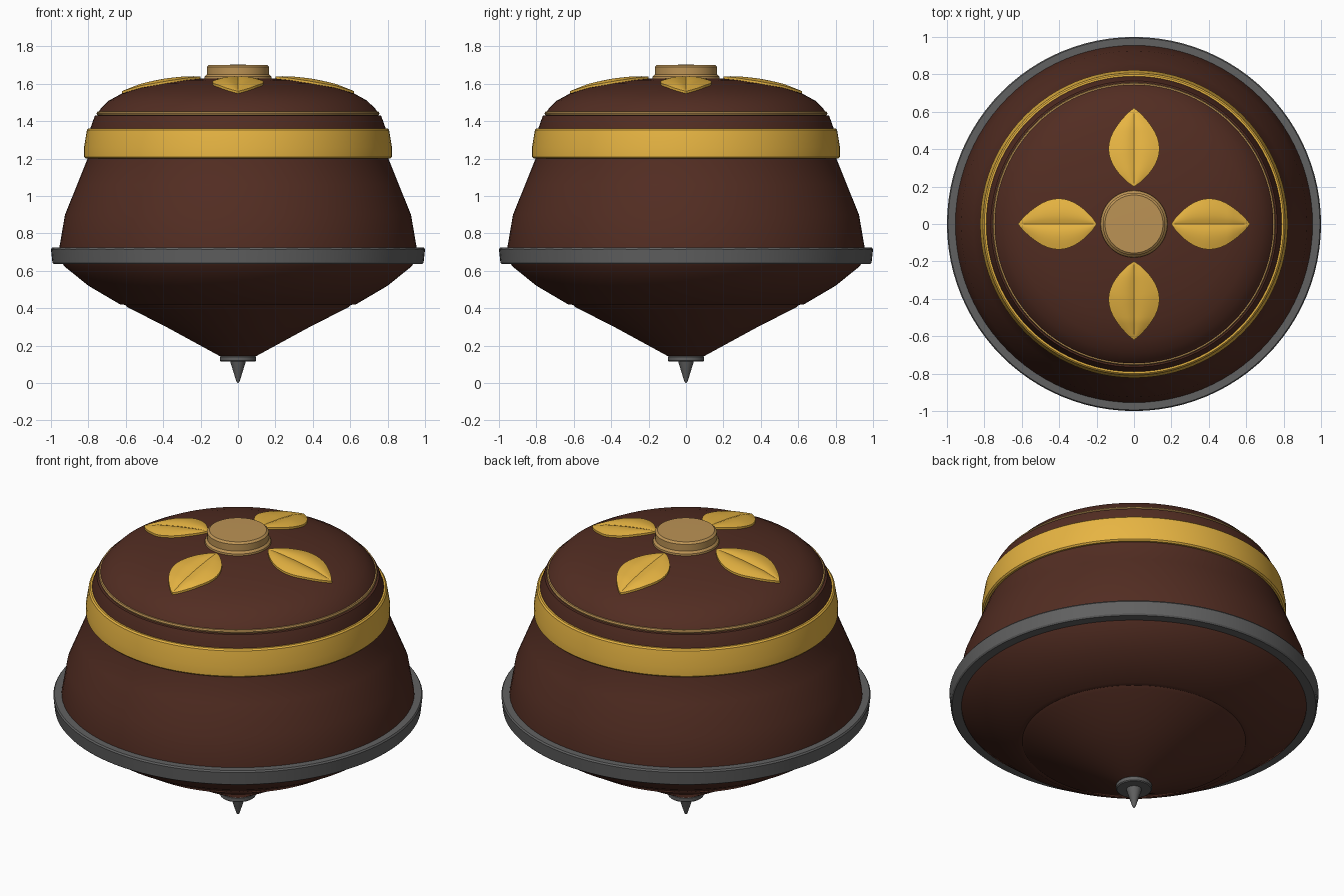
import bpy, bmesh, math

if "Cube" in bpy.data.objects:
    bpy.data.objects.remove(bpy.data.objects["Cube"])

def material(name, rgb):
    m = bpy.data.materials.new(name)
    m.diffuse_color = (*rgb, 1)
    m.use_nodes = True
    m.node_tree.nodes["Principled BSDF"].inputs["Base Color"].default_value = m.diffuse_color
    return m

BROWN = material("dark_wood", (0.085, 0.026, 0.016))
GOLD = material("gold", (0.80, 0.46, 0.055))
TAN = material("tan_wood", (0.50, 0.29, 0.09))
STEEL = material("steel", (0.12, 0.12, 0.12))

def finish(name, bm, mat, angle=30):
    bmesh.ops.remove_doubles(bm, verts=bm.verts, dist=1e-5)
    bmesh.ops.recalc_face_normals(bm, faces=bm.faces)
    me = bpy.data.meshes.new(name)
    bm.to_mesh(me)
    bm.free()
    me.materials.append(mat)
    ob = bpy.data.objects.new(name, me)
    bpy.context.collection.objects.link(ob)
    bpy.ops.object.select_all(action='DESELECT')
    ob.select_set(True)
    bpy.context.view_layer.objects.active = ob
    bpy.ops.object.shade_smooth_by_angle(angle=math.radians(angle))
    return ob

def lathe(name, profile, mat, closed=False, n=96):
    """Revolve an (r, z) profile about the z axis."""
    bm = bmesh.new()
    vs = [bm.verts.new((r, 0, z)) for r, z in profile]
    es = [bm.edges.new(p) for p in zip(vs, vs[1:])]
    if closed:
        es.append(bm.edges.new((vs[-1], vs[0])))
    bmesh.ops.spin(bm, geom=vs + es, cent=(0, 0, 0), axis=(0, 0, 1),
                   angle=2 * math.pi, steps=n, use_merge=True)
    return finish(name, bm, mat)

# Wooden body: cone, bowl, shoulder and domed cap in one turned profile
DOME = [(0.745, 1.45), (0.735, 1.465), (0.69, 1.51), (0.62, 1.548), (0.52, 1.58),
        (0.40, 1.603), (0.28, 1.62), (0.20, 1.627), (0, 1.63)]
lathe("wooden_body", [(0, 0.14), (0.10, 0.145), (0.375, 0.295), (0.59, 0.405),
                      (0.605, 0.418), (0.63, 0.42), (0.80, 0.52), (0.93, 0.625),
                      (0.955, 0.68), (0.955, 0.725), (0.925, 0.90), (0.86, 1.06),
                      (0.80, 1.21), (0.79, 1.36), (0.765, 1.43), (0.745, 1.432)] + DOME,
      BROWN)

# Metal rim, gold band and thin trim ring
lathe("metal_rim", [(0.93, 0.635), (0.985, 0.635), (0.992, 0.643), (1.0, 0.715),
                    (0.994, 0.724), (0.94, 0.724)], STEEL, True)
lathe("gold_band", [(0.77, 1.20), (0.815, 1.20), (0.823, 1.208), (0.823, 1.26),
                    (0.808, 1.352), (0.80, 1.36), (0.77, 1.36)], GOLD, True)
lathe("trim_ring", [(0.73, 1.432), (0.753, 1.432), (0.756, 1.441), (0.752, 1.45),
                    (0.73, 1.452)], TAN, True)

# Top button
lathe("top_button", [(0, 1.60), (0.18, 1.62), (0.178, 1.638), (0.167, 1.65),
                     (0.167, 1.69), (0.155, 1.70), (0, 1.702)], TAN)

# Metal collar and spinning tip
lathe("tip_collar", [(0, 0.115), (0.092, 0.115), (0.097, 0.12), (0.097, 0.14),
                     (0.09, 0.146), (0, 0.146)], STEEL, n=48)
lathe("spinning_tip", [(0, 0), (0.006, 0.004), (0.012, 0.018), (0.042, 0.116), (0, 0.12)],
      STEEL, n=32)

def dome_z(r):
    for (r1, z1), (r0, z0) in zip(DOME, DOME[1:]):
        if r0 <= r <= r1:
            return z0 + (z1 - z0) * (r - r0) / (r1 - r0)
    return DOME[0][1]

# Four inlaid leaves with a creased centre line, laid on the dome
def leaf(name, turn, nu=24, nv=12):
    bm = bmesh.new()
    c, s = math.cos(turn), math.sin(turn)
    layers = []
    for top in (False, True):
        rows = []
        for i in range(nu + 1):
            u = i / nu
            half = 0.136 * max(0, math.sin(math.pi * u ** 0.95)) ** 0.85
            row = []
            for j in range(nv + 1):
                v = 2 * j / nv - 1
                x, y = 0.20 + 0.42 * u, half * v
                z = dome_z(math.hypot(x, y)) - 0.012
                if top:
                    puff = math.sin(math.pi * abs(v) ** 0.8) * half / 0.136
                    z += 0.024 + 0.012 * puff
                row.append(bm.verts.new((x * c - y * s, x * s + y * c, z)))
            rows.append(row)
        layers.append(rows)
        for i in range(nu):
            for j in range(nv):
                bm.faces.new((rows[i][j], rows[i + 1][j], rows[i + 1][j + 1], rows[i][j + 1]))
    lo, hi = layers
    for j in (0, nv):
        for i in range(nu):
            bm.faces.new((lo[i][j], lo[i + 1][j], hi[i + 1][j], hi[i][j]))
    finish(name, bm, GOLD, 25)

for k in range(4):
    leaf(f"leaf_{k + 1}", k * math.pi / 2)
